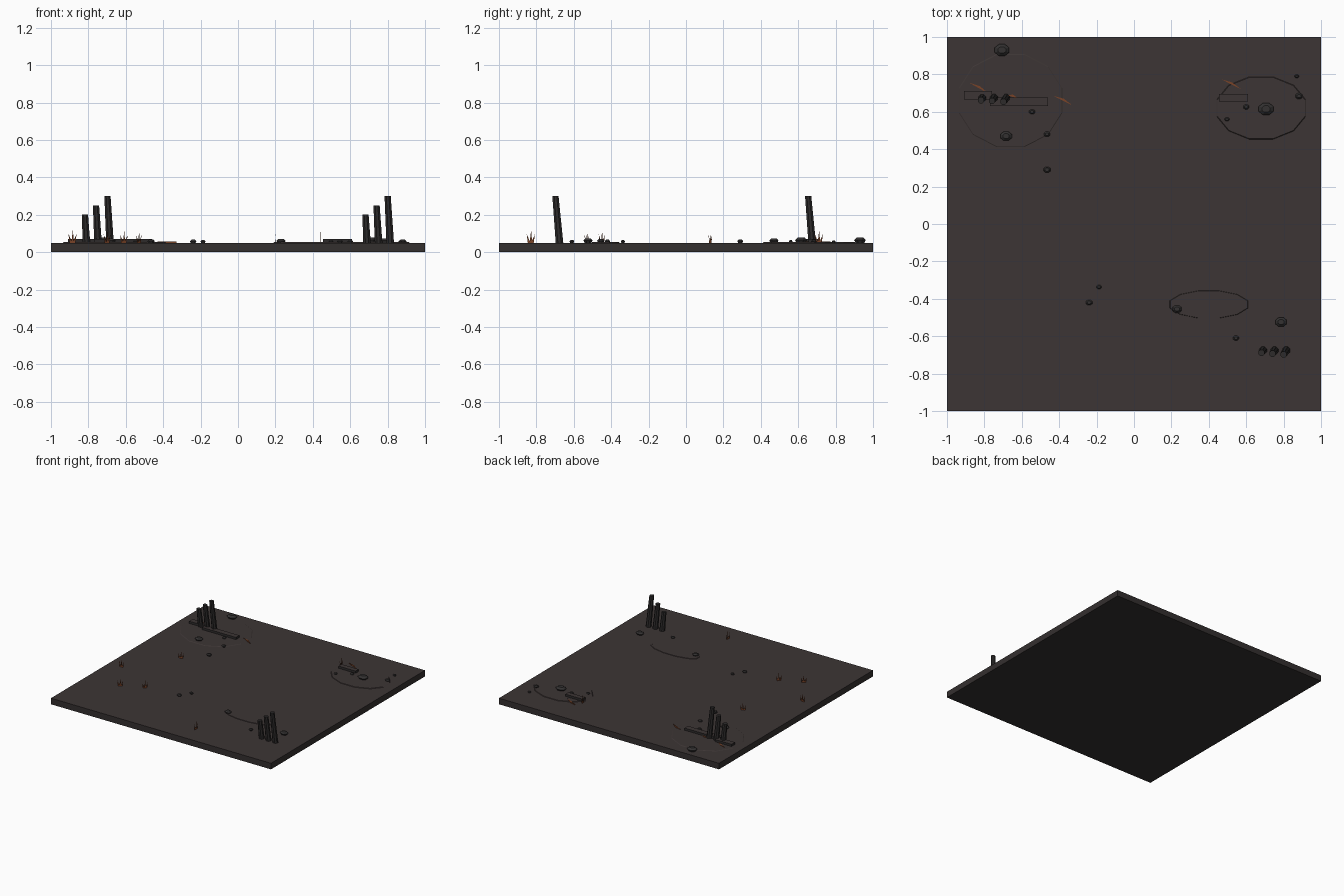
import bpy, bmesh, math
from mathutils import Vector

if "Cube" in bpy.data.objects:
    bpy.data.objects.remove(bpy.data.objects["Cube"])


def mat(name, col):
    m = bpy.data.materials.new(name)
    m.diffuse_color = (*col, 1)
    m.use_nodes = True
    m.node_tree.nodes["Principled BSDF"].inputs["Base Color"].default_value = m.diffuse_color
    return m


SOIL = mat("scorched soil", (0.046, 0.036, 0.035))
EDGE = mat("dark earth", (0.034, 0.029, 0.028))
CHAR = mat("charred wood", (0.026, 0.024, 0.024))
ROCK = mat("sooty stone", (0.033, 0.031, 0.031))
RUST = mat("burnt orange", (0.19, 0.055, 0.02))
TOP = 0.05


def finish(name, bm, *mats):
    me = bpy.data.meshes.new(name)
    bmesh.ops.recalc_face_normals(bm, faces=bm.faces)
    bm.to_mesh(me)
    bm.free()
    for m in mats:
        me.materials.append(m)
    ob = bpy.data.objects.new(name, me)
    bpy.context.collection.objects.link(ob)
    return ob


def box(name, x0, x1, y0, y1, z0, z1, side, top):
    bm = bmesh.new()
    bmesh.ops.create_cube(bm, size=1)
    for v in bm.verts:
        v.co = Vector((x1 if v.co.x > 0 else x0, y1 if v.co.y > 0 else y0,
                       z1 if v.co.z > 0 else z0))
    ob = finish(name, bm, side, top)
    for p in ob.data.polygons:
        p.material_index = 1 if p.normal.z > 0.5 else 0
    return ob


def stack(name, rings, sides, material, squash=1.0):
    """Solid through rings of (centre x, centre y, z, radius)."""
    bm = bmesh.new()
    loops = []
    for cx, cy, z, r in rings:
        loops.append([bm.verts.new((cx + r * math.cos(a), cy + squash * r * math.sin(a), z))
                      for a in (2 * math.pi * (i + 0.5) / sides for i in range(sides))])
    for a, b in zip(loops, loops[1:]):
        for i in range(sides):
            j = (i + 1) % sides
            bm.faces.new((a[i], a[j], b[j], b[i]))
    bm.faces.new(loops[0][::-1])
    bm.faces.new(loops[-1])
    return finish(name, bm, material)


# ground slab
box("ground_slab", -1, 1, -1, 1, 0, TOP, EDGE, SOIL)

# very low ash patches
for x, y, r, s in [(-0.66, 0.66, 0.29, 0.9), (0.40, -0.43, 0.22, 0.35), (0.68, 0.62, 0.25, 0.7)]:
    stack("ash_patch", [(x, y, TOP - 0.002, r), (x, y, TOP + 0.003, r * 0.97)], 12, SOIL, s)

# two groups of leaning stakes
for xs, y in [((-0.81, -0.748, -0.684), 0.675), ((0.69, 0.752, 0.814), -0.676)]:
    for x, h in zip(xs, (0.20, 0.25, 0.30)):
        k = (h - TOP) / 0.25
        stack("charred_stake", [(x, y, TOP - 0.005, 0.022),
                                (x - 0.014 * k, y - 0.022 * k, h, 0.018)], 8, CHAR)

# fallen planks
for x0, x1, y0, y1 in [(-0.91, -0.76, 0.665, 0.71), (-0.77, -0.46, 0.63, 0.675),
                       (0.455, 0.61, 0.655, 0.695)]:
    box("fallen_plank", x0, x1, y0, y1, TOP, TOP + 0.021, CHAR, SOIL)

# flat stones
STONES = [(-0.706, 0.93, 0.042), (-0.684, 0.47, 0.033), (-0.465, 0.48, 0.018),
          (-0.465, 0.29, 0.021), (-0.545, 0.60, 0.017), (-0.24, -0.42, 0.019),
          (-0.187, -0.337, 0.015), (0.23, -0.455, 0.027), (0.545, -0.61, 0.017),
          (0.786, -0.524, 0.033), (0.497, 0.56, 0.014), (0.60, 0.626, 0.017),
          (0.706, 0.615, 0.043), (0.87, 0.79, 0.013), (0.882, 0.684, 0.021)]
for x, y, r in STONES:
    h = 0.006 + r * 0.55
    stack("stone", [(x, y, TOP, r * 0.75), (x, y, TOP + h * 0.5, r),
                    (x, y, TOP + h, r * 0.55)], 8, ROCK, 0.8)

# dry grass tufts: three flat upright blades fanning along one direction
for x, y, deg, s in [(-0.885, -0.25, 0, 1.0), (-0.70, -0.53, 35, 0.9), (-0.53, -0.45, 50, 0.9),
                     (-0.61, 0.13, 25, 0.85), (0.20, -0.83, 85, 0.95), (0.44, 0.71, 95, 0.95)]:
    d = Vector((math.cos(math.radians(deg)), math.sin(math.radians(deg)), 0))
    bm = bmesh.new()
    for lean, h in [(-0.022, 0.05), (0.002, 0.07), (0.022, 0.048)]:
        base = Vector((x, y, TOP)) + d * lean * 0.4
        tip = Vector((x, y, TOP + h * s)) + d * lean
        bm.faces.new([bm.verts.new(p) for p in (base - d * 0.007, base + d * 0.007, tip)])
    finish("grass_tuft", bm, RUST)

# glowing cracks: thin tapered strips
for x0, y0, x1, y1 in [(-0.88, 0.755, -0.78, 0.70), (-0.68, 0.69, -0.62, 0.672),
                       (-0.43, 0.685, -0.33, 0.635), (0.47, 0.773, 0.57, 0.722)]:
    a, b = Vector((x0, y0, TOP + 0.006)), Vector((x1, y1, TOP + 0.006))
    n = Vector((y0 - y1, x1 - x0, 0)).normalized() * 0.006
    bm = bmesh.new()
    m = (a + b) / 2 + n * 0.8
    f = bm.faces.new([bm.verts.new(p) for p in (a, m - n, b, m + n)])
    ext = bmesh.ops.extrude_face_region(bm, geom=[f])
    for v in ext["geom"]:
        if isinstance(v, bmesh.types.BMVert):
            v.co.z = TOP
    finish("ember_crack", bm, RUST)
